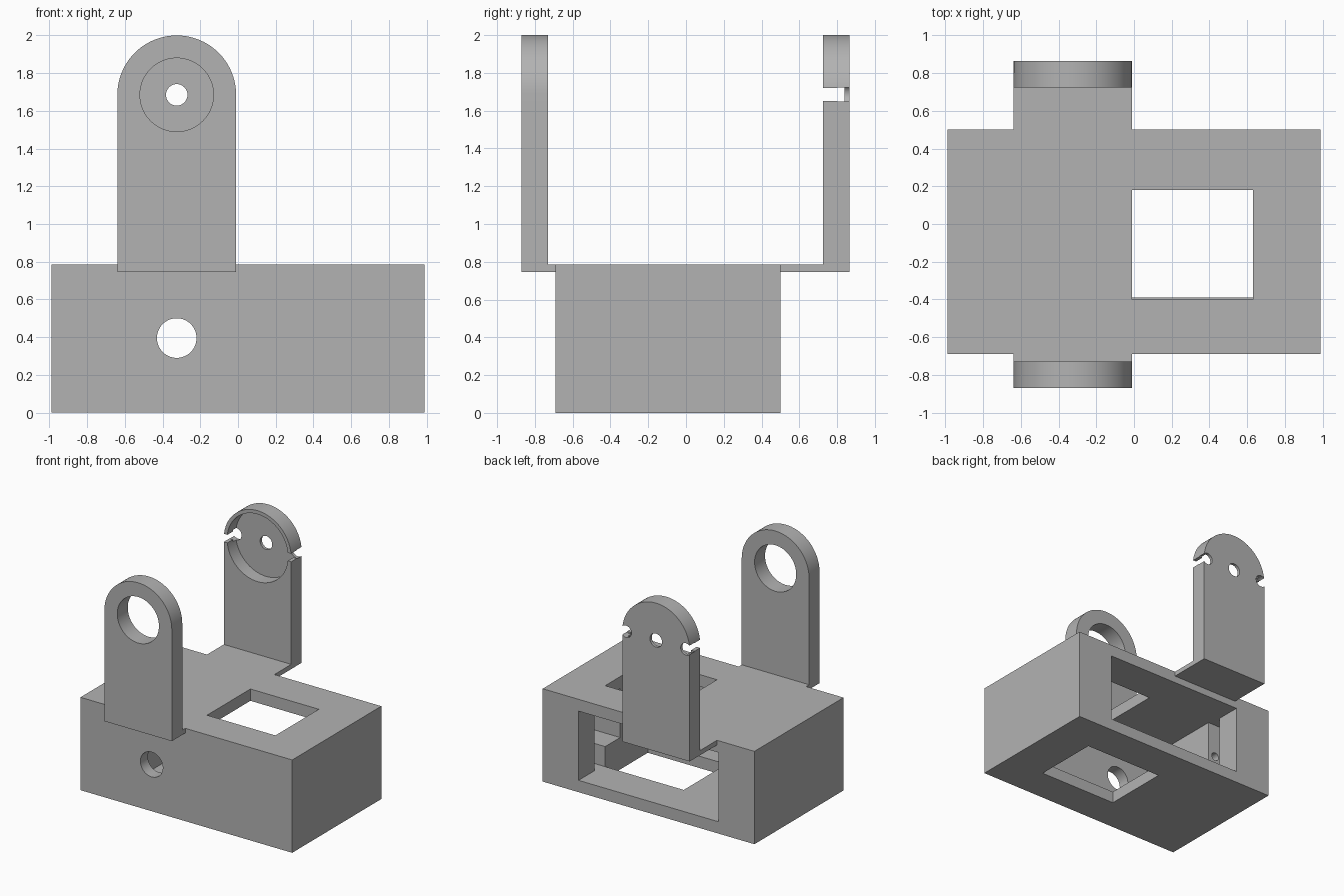
import bpy, bmesh, math

if "Cube" in bpy.data.objects:
    bpy.data.objects.remove(bpy.data.objects["Cube"])

grey = bpy.data.materials.new("plain_grey")
grey.diffuse_color = (0.45, 0.45, 0.45, 1)
grey.use_nodes = True
grey.node_tree.nodes["Principled BSDF"].inputs["Base Color"].default_value = grey.diffuse_color

AX, AZ, AR = -0.325, 1.685, 0.315   # pivot centre and rounded end radius of both arms


def finish(name, bm):
    bmesh.ops.recalc_face_normals(bm, faces=bm.faces)
    me = bpy.data.meshes.new(name)
    bm.to_mesh(me)
    bm.free()
    me.materials.append(grey)
    ob = bpy.data.objects.new(name, me)
    bpy.context.collection.objects.link(ob)
    return ob


def extrude_y(name, pts, y0, y1):
    """Extrude an x-z outline from y0 to y1."""
    bm = bmesh.new()
    face = bm.faces.new([bm.verts.new((x, y0, z)) for x, z in pts])
    ext = bmesh.ops.extrude_face_region(bm, geom=[face])
    verts = [v for v in ext["geom"] if isinstance(v, bmesh.types.BMVert)]
    bmesh.ops.translate(bm, verts=verts, vec=(0, y1 - y0, 0))
    return finish(name, bm)


def box(name, x, y, z):
    return extrude_y(name, [(x[0], z[0]), (x[1], z[0]), (x[1], z[1]), (x[0], z[1])], *y)


def cylinder(name, x, z, r, y0, y1, n=64):
    pts = [(x + r * math.cos(2 * math.pi * i / n), z + r * math.sin(2 * math.pi * i / n))
           for i in range(n)]
    return extrude_y(name, pts, y0, y1)


def apply_boolean(ob, other, operation):
    mod = ob.modifiers.new("bool", 'BOOLEAN')
    mod.operation = operation
    mod.solver = 'EXACT'
    mod.object = other
    bpy.context.view_layer.objects.active = ob
    bpy.ops.object.modifier_apply(modifier=mod.name)
    bpy.data.objects.remove(other)


def cut(ob, *cutters):
    for c in cutters:
        apply_boolean(ob, c, 'DIFFERENCE')


def smooth(ob):
    bpy.ops.object.select_all(action='DESELECT')
    ob.select_set(True)
    bpy.context.view_layer.objects.active = ob
    bpy.ops.object.shade_smooth_by_angle(angle=math.radians(30))


def arm(name, y0, y1):
    """Upright plate with a round top."""
    pts = [(AX - AR, 0.745), (AX + AR, 0.745)]
    pts += [(AX + AR * math.cos(math.pi * i / 40), AZ + AR * math.sin(math.pi * i / 40))
            for i in range(41)]
    return extrude_y(name, pts, y0, y1)


# Housing, open at the back
housing = box("housing", (-0.99, 0.99), (-0.69, 0.50), (0, 0.785))
cut(housing,
    box("mouth", (-0.655, 0.655), (0.28, 0.6), (0.1, 0.685)),
    box("cavity", (-0.63, 0.63), (-0.59, 0.285), (0.1, 0.685)),
    box("flange_slot", (-0.89, 0.89), (0.18, 0.29), (0.1, 0.685)),
    box("cable_notch", (0.6, 0.89), (-0.02, 0.2), (0.27, 0.685)),
    box("top_window", (-0.01, 0.63), (-0.40, 0.18), (0.6, 0.9)),
    box("bottom_window", (-0.105, 0.63), (-0.39, 0.18), (-0.1, 0.2)),
    cylinder("front_hole", AX, 0.395, 0.105, -0.8, -0.5),
    cylinder("screw_hole", -0.70, 0.395, 0.035, -0.1, 0.2, 24))
smooth(housing)

# Front arm with a large bearing hole and a short bridge to the housing
front_arm = arm("front_arm", -0.87, -0.73)
cut(front_arm, cylinder("bearing_hole", AX, AZ, 0.195, -1, -0.6))
smooth(front_arm)
box("front_bridge", (AX - AR, AX + AR), (-0.73, -0.69), (0.745, 0.785))

# Back arm with a round pocket, side slots and three through holes
back_arm = arm("back_arm", 0.725, 0.865)
cut(back_arm,
    cylinder("pocket", AX, AZ, 0.285, 0.6, 0.84),
    box("slot", (AX - 0.5, AX + 0.5), (0.6, 0.84), (1.652, 1.72)),
    cylinder("centre_hole", AX, AZ, 0.057, 0.6, 1, 32),
    *[cylinder("edge_hole", AX + s * 0.28, AZ, 0.05, 0.8, 1, 32) for s in (-1, 1)])
smooth(back_arm)
box("back_bridge", (AX - AR, AX + AR), (0.50, 0.725), (0.745, 0.785))
